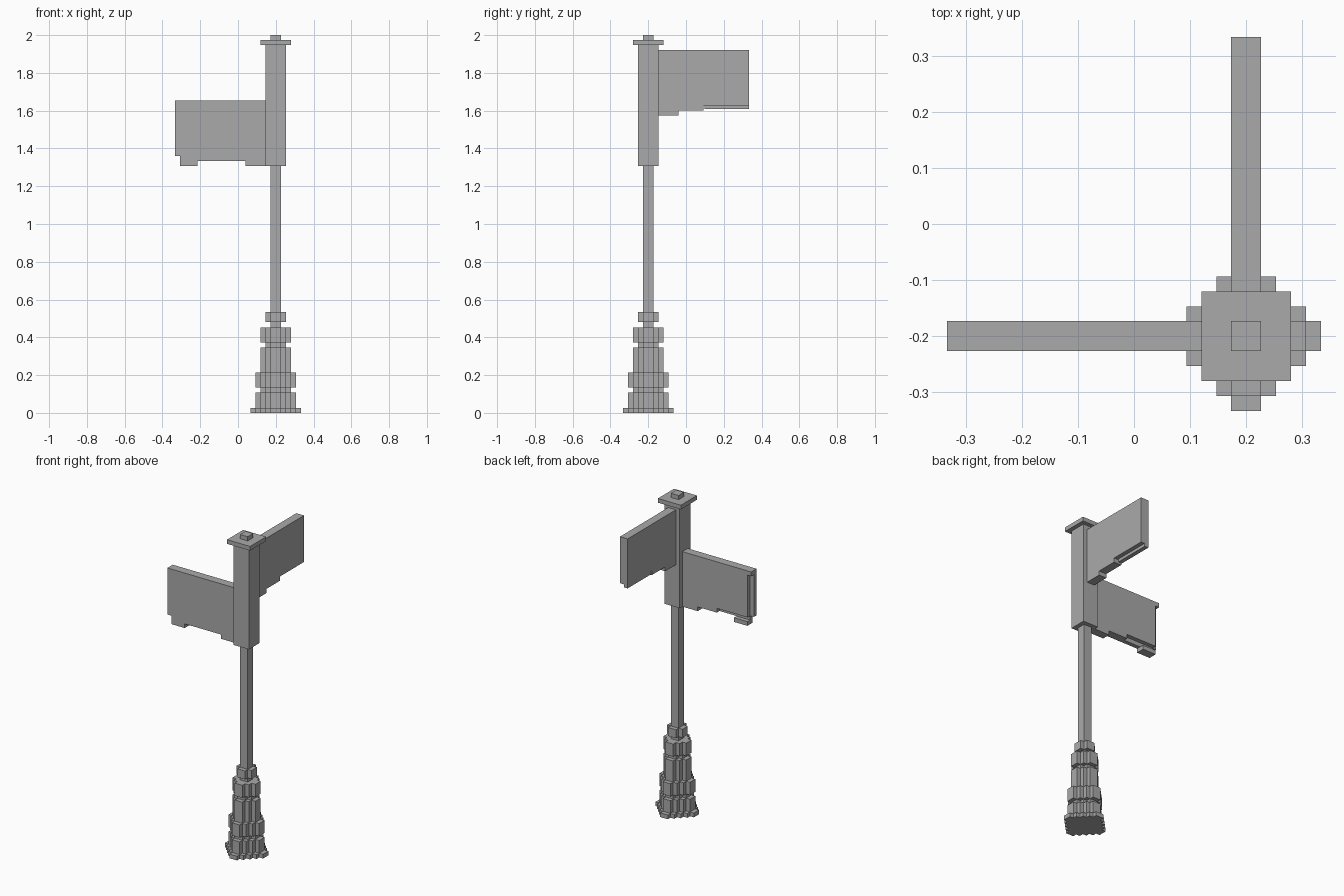
import bpy
import bmesh
from mathutils import Vector

if "Cube" in bpy.data.objects:
    bpy.data.objects.remove(bpy.data.objects["Cube"])

UNIT = 2 / 75                      # edge of one building block
AXIS = Vector((0.2, -0.2, 0))      # centre line of the post

grey = bpy.data.materials.new("plain_grey")
grey.use_nodes = True
colour = (0.4, 0.4, 0.4, 1)
grey.diffuse_color = colour
grey.node_tree.nodes["Principled BSDF"].inputs["Base Color"].default_value = colour


def finish(name, bm):
    """Scale block units to the model and link the object."""
    for v in bm.verts:
        v.co = v.co * UNIT + AXIS
    bmesh.ops.recalc_face_normals(bm, faces=bm.faces)
    mesh = bpy.data.meshes.new(name)
    bm.to_mesh(mesh)
    bm.free()
    mesh.materials.append(grey)
    obj = bpy.data.objects.new(name, mesh)
    bpy.context.collection.objects.link(obj)
    return obj


def add_prism(bm, outline, low, high):
    base = bm.faces.new([bm.verts.new((x, y, low)) for x, y in outline])
    top = bmesh.ops.extrude_face_region(bm, geom=[base], use_keep_orig=True)
    moved = [g for g in top["geom"] if isinstance(g, bmesh.types.BMVert)]
    bmesh.ops.translate(bm, vec=(0, 0, high - low), verts=moved)


def add_box(bm, x0, x1, y0, y1, z0, z1):
    add_prism(bm, [(x0, y0), (x1, y0), (x1, y1), (x0, y1)], z0, z1)


def square_post(name, half, low, high):
    bm = bmesh.new()
    add_box(bm, -half, half, -half, half, low, high)
    return finish(name, bm)


def stepped_ring(name, radius, low, high):
    """Round layer made of blocks: a diamond with stair-step sides."""
    quarter = []
    for i in range(radius):
        quarter += [(radius - i, i), (radius - i, i + 1)]
    # drop the collinear point on the axis, then turn the quarter four times
    quarter = quarter[1:]
    outline = []
    for _ in range(4):
        outline += quarter
        quarter = [(-y, x) for x, y in quarter]
    # the joining corner of each quarter closes the stairs
    full = []
    for a, b in zip(outline, outline[1:] + outline[:1]):
        full.append(a)
        if a[0] != b[0] and a[1] != b[1]:
            full.append((a[0], b[1]) if abs(a[0]) > abs(b[0]) else (b[0], a[1]))
    bm = bmesh.new()
    add_prism(bm, full, low, high)
    return finish(name, bm)


def sign(name, blocks, turned=False):
    """Blocks give distance along the arm, depth and height."""
    bm = bmesh.new()
    for start, end, d0, d1, z0, z1 in blocks:
        if turned:
            add_box(bm, d0, d1, start, end, z0, z1)
        else:
            add_box(bm, -end, -start, d0, d1, z0, z1)
    return finish(name, bm)


# Stepped base layers: name, radius, bottom, top
for name, radius, low, high in [
    ("base_foot", 5, 0, 1), ("base_plinth", 4, 1, 4), ("base_neck", 3, 4, 5),
    ("base_band", 4, 5, 8), ("base_shaft", 3, 8, 13), ("base_groove", 2, 13, 14),
    ("base_drum", 3, 14, 17), ("base_collar", 2, 18, 20),
]:
    stepped_ring(name, radius, low, high)

# Post, sign holder and cap
square_post("post", 1, 17, 49)
square_post("sign_holder", 2, 49, 73)
square_post("cap", 3, 73, 74)
square_post("finial", 1, 74, 75)

# Lower sign, with a notched tip and an undercut on its back
sign("lower_sign", [
    (2, 19, -1, 1, 51, 62),
    (19, 20, -1, 0, 51, 62),
    (19, 20, 0, 1, 61, 62),
    (2, 11, -1, 1, 50, 51),
    (11, 19, -1, 0, 50, 51),
    (2, 6, -1, 1, 49, 50),
    (15.5, 19, -1, 1, 49, 50),
])

# Upper sign, with an undercut on its outer side
sign("upper_sign", [
    (2, 20, -1, 1, 61, 72),
    (2, 11, -1, 1, 60, 61),
    (11.2, 20, -1, 0, 60.3, 61),
    (2, 6, -1, 1, 59, 60),
], turned=True)
